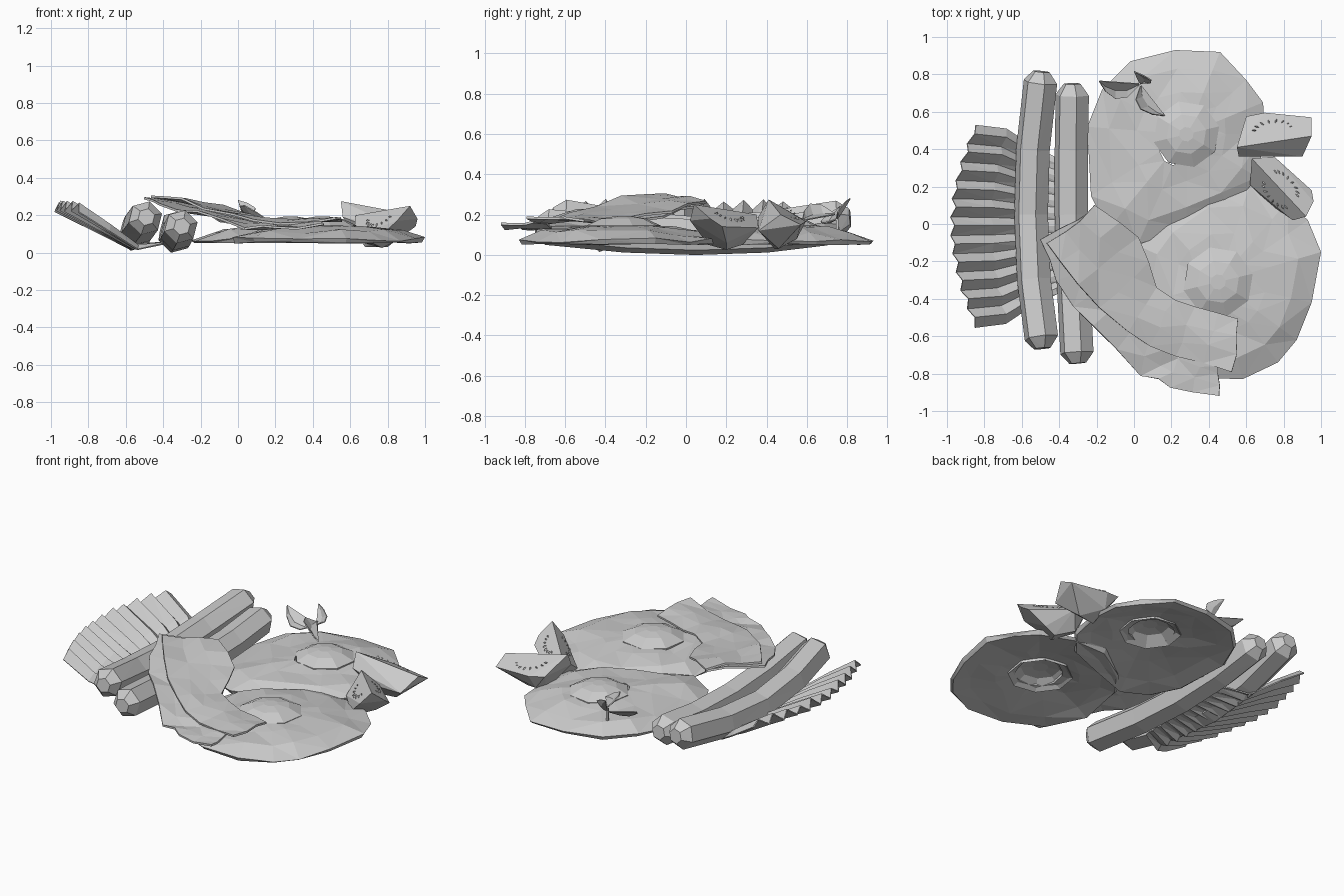
import bpy, bmesh, math, random
from mathutils import Vector

random.seed(4)
if "Cube" in bpy.data.objects:
    bpy.data.objects.remove(bpy.data.objects["Cube"])

grey = bpy.data.materials.new("plain grey")
grey.use_nodes = True
COLOUR = (0.6, 0.6, 0.6, 1)
grey.diffuse_color = COLOUR
grey.node_tree.nodes["Principled BSDF"].inputs["Base Color"].default_value = COLOUR


def finish(name, bm):
    bmesh.ops.recalc_face_normals(bm, faces=bm.faces)
    me = bpy.data.meshes.new(name)
    bm.to_mesh(me)
    bm.free()
    me.materials.append(grey)
    ob = bpy.data.objects.new(name, me)
    bpy.context.collection.objects.link(ob)
    return ob


def loft(name, rows, closed=False, caps=False):
    """Skin rows of points; closed rows are rings, caps fill both ends."""
    bm = bmesh.new()
    vs = [[bm.verts.new(p) for p in row] for row in rows]
    n = len(rows[0])
    for a, b in zip(vs, vs[1:]):
        for i in range(n if closed else n - 1):
            j = (i + 1) % n
            bm.faces.new((a[i], a[j], b[j], b[i]))
    if caps:
        bm.faces.new(vs[0])
        bm.faces.new(vs[-1])
    bmesh.ops.triangulate(bm, faces=[f for f in bm.faces if len(f.verts) == 4])
    return finish(name, bm)


def hull(name, points):
    bm = bmesh.new()
    for p in points:
        bm.verts.new(p)
    bmesh.ops.convex_hull(bm, input=bm.verts)
    return finish(name, bm)


def thicken(ob, amount):
    mod = ob.modifiers.new("thickness", "SOLIDIFY")
    mod.thickness = amount
    mod.offset = 0


# Fried eggs: thin irregular white, hollow underneath, with a faceted yolk
def egg(name, outline, centre, yolk_r):
    cx, cy = centre
    rows = []
    for scale, z, rough in ((0.28, 0.115, 0), (0.5, 0.095, 0.008), (0.78, 0.068, 0.01),
                            (0.97, 0.052, 0.004), (1.0, 0.072, 0.012), (0.78, 0.112, 0.016),
                            (0.5, 0.135, 0.01), (0.28, 0.145, 0)):
        rows.append([(cx + (x - cx) * scale, cy + (y - cy) * scale,
                      z + random.uniform(-rough, rough)) for x, y in outline])
    loft(name + "_white", rows + rows[:1], closed=True)
    shell = []
    for r, z in ((0.25, 0.155), (0.6, 0.145), (1.0, 0.095), (1.0, 0.145), (0.6, 0.18),
                 (0.22, 0.192)):
        shell.append([(cx + yolk_r * r * math.cos(a), cy + yolk_r * r * math.sin(a), z)
                      for a in (math.tau * (k + 0.3) / 8 for k in range(8))])
    loft(name + "_yolk", shell, closed=True, caps=True)


egg("back_egg", [(0.22, 0.93), (0.46, 0.92), (0.6, 0.77), (0.69, 0.65), (0.7, 0.48),
                 (0.66, 0.25), (0.52, 0.08), (0.28, -0.02), (0.02, -0.11), (-0.14, -0.03),
                 (-0.23, 0.15), (-0.25, 0.52), (-0.17, 0.72), (-0.02, 0.87)],
    (0.28, 0.48), 0.18)
egg("front_egg", [(1.0, -0.15), (0.95, -0.42), (0.87, -0.62), (0.77, -0.74), (0.58, -0.83),
                  (0.32, -0.82), (0.08, -0.7), (-0.03, -0.45), (0.03, -0.12), (0.14, 0.03),
                  (0.38, 0.2), (0.62, 0.21), (0.82, 0.12), (0.93, 0.02)],
    (0.45, -0.31), 0.19)


# Sausages: sagging six-sided tubes with tapered ends
def sausage(name, path, radius):
    pts = [Vector(p) for p in path]
    rows = []
    last = len(pts) - 1
    for i, p in enumerate(pts):
        along = (pts[min(i + 1, last)] - pts[max(i - 1, 0)]).normalized()
        side = along.cross(Vector((0, 0, 1))).normalized()
        up = side.cross(along)
        r = radius * (0.5 if i in (0, last) else 1)
        rows.append([p + side * r * math.cos(a) + up * r * math.sin(a)
                     for a in (math.tau * (k + 0.25) / 6 for k in range(6))])
    loft(name, rows, closed=True, caps=True)


sausage("outer_sausage", [(-0.49, -0.665, 0.19), (-0.495, -0.61, 0.185), (-0.535, -0.3, 0.13),
                          (-0.55, 0.05, 0.1), (-0.54, 0.4, 0.125), (-0.5, 0.76, 0.18),
                          (-0.495, 0.815, 0.185)], 0.093)
sausage("inner_sausage", [(-0.3, -0.745, 0.14), (-0.305, -0.69, 0.138), (-0.325, -0.3, 0.1),
                          (-0.335, 0.05, 0.088), (-0.335, 0.4, 0.1), (-0.33, 0.69, 0.135),
                          (-0.33, 0.75, 0.14)], 0.092)


# Pleated leaf: irregular fan that rises away from the sausages
rows = []
PLEATS = 22
for i in range(PLEATS + 1):
    t = 2 * i / PLEATS - 1
    zig = (1 if i % 2 else -1) * random.uniform(0.6, 1.2)
    row = []
    for x, z, half, wave in ((-0.4, 0.05, 0.36, 0.004), (-0.57, 0.03, 0.42, 0.012),
                             (-0.76, 0.135, 0.52, 0.02), (-0.97, 0.245, 0.54, 0.026)):
        bend = 0.14 * t * t * (-x - 0.4) / 0.6
        row.append((x + bend + zig * wave * 0.5, t * half - 0.01 + zig * wave * 0.1,
                    z + zig * wave))
    rows.append(row)
thicken(loft("pleated_leaf", rows), 0.008)


# Bacon: two overlapping, loosely crumpled strips
def bacon(name, outer, inner):
    rows = []
    for i in range(len(outer) * 2 - 1):
        k, half = divmod(i, 2)
        a, b = (Vector(e[k]).lerp(Vector(e[min(k + 1, len(e) - 1)]), half / 2)
                for e in (outer, inner))
        row = [a.lerp(b, s / 3) for s in range(4)]
        for p in row:
            p += Vector(random.uniform(-0.012, 0.012) for _ in range(3))
        rows.append(row)
    thicken(loft(name, rows), 0.012)


bacon("lower_bacon", [(-0.51, -0.08, 0.285), (-0.41, -0.31, 0.26), (-0.23, -0.55, 0.21),
                      (0.04, -0.81, 0.14), (0.2, -0.87, 0.125), (0.45, -0.92, 0.15)],
      [(-0.2, 0.08, 0.25), (0.02, -0.12, 0.19), (0.1, -0.3, 0.155), (0.11, -0.5, 0.148),
       (0.25, -0.66, 0.145), (0.46, -0.75, 0.155)])
bacon("upper_bacon", [(-0.46, -0.1, 0.295), (-0.31, -0.32, 0.28), (-0.04, -0.58, 0.2),
                      (0.22, -0.71, 0.165), (0.53, -0.78, 0.175)],
      [(-0.2, 0.09, 0.27), (0.02, -0.08, 0.21), (0.12, -0.34, 0.17), (0.32, -0.45, 0.165),
       (0.56, -0.51, 0.175)])


# Tomato wedges with arcs of small pointed seeds on the cut faces
def seeds(name, centre, across, along):
    c, u, v = Vector(centre), Vector(across), Vector(along)
    n = u.cross(v).normalized()
    if n.z < 0:
        n = -n
    bm = bmesh.new()
    for k in range(8):
        a = math.pi * (k + 0.5) / 8
        d = u * math.cos(a) + v * math.sin(a)
        w, e = d.cross(n).normalized() * 0.005, d.normalized() * 0.014
        seed = [bm.verts.new(c + d + q) for q in (-e, w, e, -w)]
        top = bm.verts.new(c + d + n * 0.008)
        bm.faces.new(seed)
        for j in range(4):
            bm.faces.new((seed[j - 1], seed[j], top))
    finish(name, bm)


hull("back_tomato_wedge",
     [(0.55, 0.41, 0.275), (0.95, 0.47, 0.2), (0.6, 0.575, 0.18), (0.7, 0.595, 0.165),
      (0.95, 0.57, 0.15), (0.56, 0.36, 0.19), (0.75, 0.36, 0.12), (0.9, 0.36, 0.12),
      (0.68, 0.44, 0.03), (0.8, 0.46, 0.03), (0.68, 0.55, 0.08)])
seeds("back_tomato_seeds", (0.74, 0.5, 0.212), (0.1, 0.01, -0.024), (0, 0.05, -0.026))
hull("front_tomato_wedge",
     [(0.63, 0.35, 0.2), (0.92, 0.04, 0.25), (0.96, 0.12, 0.18), (0.75, 0.36, 0.134),
      (0.85, 0.02, 0.17), (0.62, 0.21, 0.09), (0.95, 0.18, 0.14), (0.72, 0.11, 0.05),
      (0.77, 0.2, 0.025), (0.84, 0.2, 0.06), (0.68, 0.28, 0.05)])
seeds("front_tomato_seeds", (0.81, 0.21, 0.2), (0.06, -0.065, 0.011), (0.025, 0.025, -0.028))
seeds("front_tomato_side_seeds", (0.76, 0.16, 0.19), (0.06, -0.065, 0.01),
      (-0.03, -0.025, -0.046))


# Herb sprig: three folded blades around a short stem
def blade(name, base, tip, belly, lift):
    b, t, m = Vector(base), Vector(tip), Vector(belly)
    rows = []
    for s, w in ((0, 0.08), (0.3, 0.85), (0.6, 1), (0.85, 0.6), (1, 0.05)):
        p = b.lerp(t, s)
        rows.append([p, p + m * w * 0.5 - Vector((0, 0, lift * w)), p + m * w])
    thicken(loft(name, rows), 0.006)


blade("herb_leaf_left", (0.03, 0.75, 0.18), (-0.185, 0.765, 0.24), (0, -0.09, -0.05), 0.02)
blade("herb_leaf_right", (0.04, 0.74, 0.2), (0.165, 0.58, 0.17), (-0.08, -0.03, 0.07), 0.02)
blade("herb_leaf_top", (0.03, 0.75, 0.18), (0.0, 0.815, 0.28), (0.08, -0.02, 0.0), 0.02)
hull("herb_stem", [(0.03 + dx, 0.75 + dy, z) for dx in (-0.006, 0.006)
                   for dy in (-0.006, 0.006) for z in (0.12, 0.2)])
